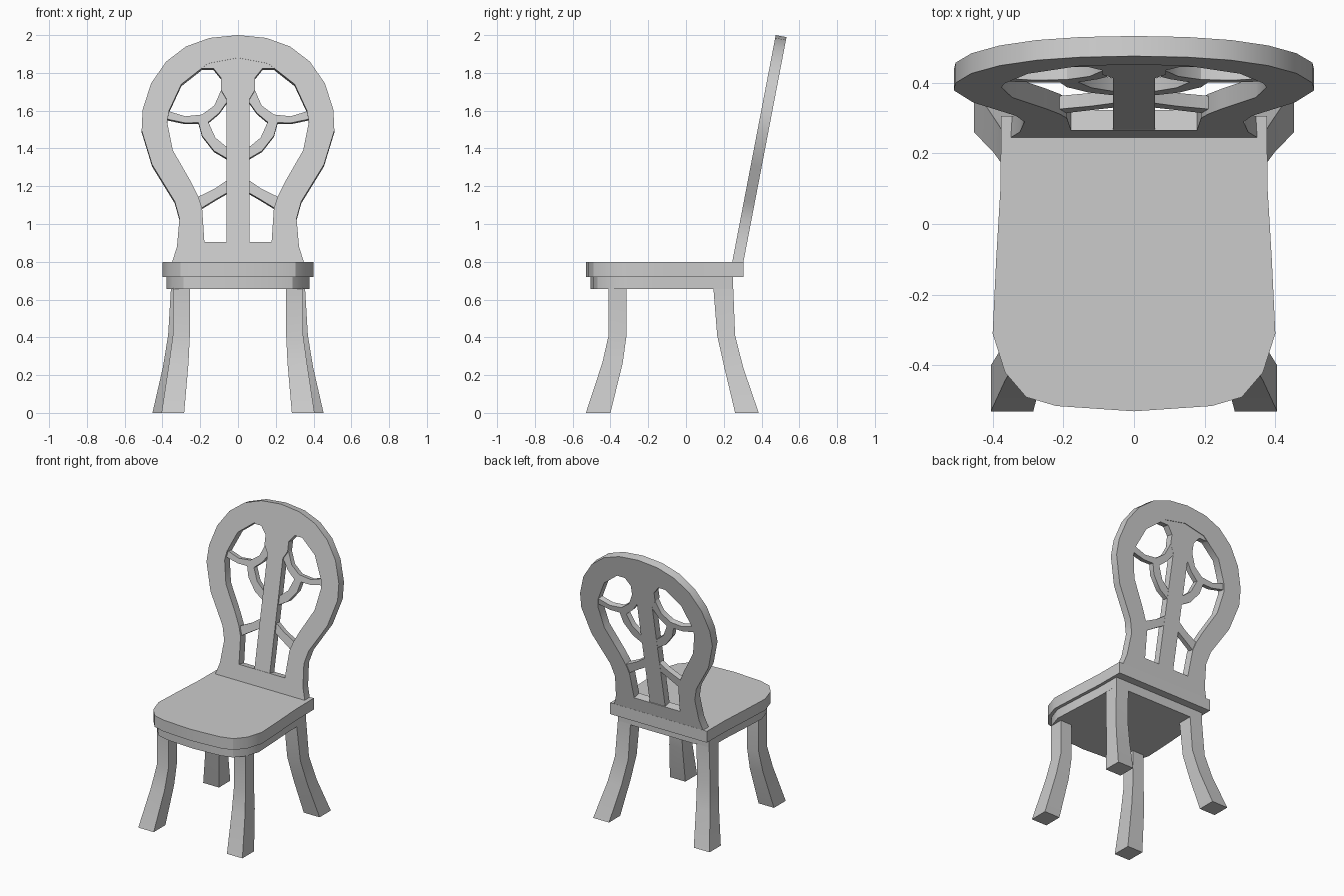
import bpy, bmesh, math
from mathutils import Vector

cube = bpy.data.objects.get("Cube")
if cube:
    bpy.data.objects.remove(cube, do_unlink=True)

GREY = (0.6, 0.6, 0.6, 1.0)
mat = bpy.data.materials.new("plain_grey")
mat.use_nodes = True
mat.diffuse_color = GREY
bsdf = next(n for n in mat.node_tree.nodes if n.type == 'BSDF_PRINCIPLED')
bsdf.inputs["Base Color"].default_value = GREY

SLOPE = 0.1917
TILT = math.atan(SLOPE)
BACKWARD = Vector((0, math.cos(TILT), -math.sin(TILT)))


def finish(name, bm):
    bmesh.ops.recalc_face_normals(bm, faces=bm.faces[:])
    mesh = bpy.data.meshes.new(name)
    bm.to_mesh(mesh)
    bm.free()
    mesh.materials.append(mat)
    mesh.shade_smooth()
    mesh.set_sharp_from_angle(angle=math.radians(30))
    obj = bpy.data.objects.new(name, mesh)
    bpy.context.collection.objects.link(obj)
    return obj


def flip(points):
    return [(-x, v) for x, v in reversed(points)]


def symmetric(half):
    """Close a right-hand half outline into a full mirrored loop."""
    return half + [p for p in flip(half) if p[0] != 0]


def slab(name, loops, place, push):
    """Fill loops (inner ones become holes) and extrude them by push."""
    bm = bmesh.new()
    for loop in loops:
        verts = [bm.verts.new(place(*p)) for p in loop]
        for a, b in zip(verts, verts[1:] + verts[:1]):
            bm.edges.new((a, b))
    bmesh.ops.triangle_fill(bm, edges=bm.edges[:], use_beauty=True)
    ext = bmesh.ops.extrude_face_region(bm, geom=bm.faces[:], use_keep_orig=True)
    moved = [g for g in ext["geom"] if isinstance(g, bmesh.types.BMVert)]
    bmesh.ops.translate(bm, verts=moved, vec=push)
    return finish(name, bm)


def back_panel(name, loops, inset, depth):
    """Plate lying in the leaning plane of the chair back."""
    def place(x, z):
        return Vector((x, 0.245 + (z - 0.8) * SLOPE, z)) + BACKWARD * inset
    return slab(name, loops, place, BACKWARD * depth)


def leg(name, side, sections):
    """Loft rectangular sections given as z, x range, y range."""
    bm = bmesh.new()
    rings = []
    for z, x0, x1, y0, y1 in sections:
        corners = [(x0, y0), (x1, y0), (x1, y1), (x0, y1)]
        rings.append([bm.verts.new((side * x, y, z)) for x, y in corners])
    for low, high in zip(rings, rings[1:]):
        for i in range(4):
            j = (i + 1) % 4
            bm.faces.new((low[i], low[j], high[j], high[i]))
    bm.faces.new(rings[0])
    bm.faces.new(rings[-1])
    return finish(name, bm)


# Seat and the narrower apron under it
seat_half = [(0, -0.53), (0.22, -0.515), (0.305, -0.49), (0.365, -0.42),
             (0.4, -0.31), (0.39, -0.1), (0.378, 0.1), (0.376, 0.305)]
apron_half = [(x * 0.945, -0.505 + (y + 0.53) * 0.904) for x, y in seat_half]
for name, half, low, high in (("seat", seat_half, 0.72, 0.8),
                              ("seat_apron", apron_half, 0.655, 0.72)):
    slab(name, [symmetric(half)], lambda x, y: Vector((x, y, low)),
         Vector((0, 0, high - low)))

# Rounded back frame with its opening
frame_outer = [(0.35, 0.795), (0.323, 0.88), (0.31, 1.03), (0.335, 1.12),
               (0.455, 1.315), (0.51, 1.495), (0.505, 1.605), (0.46, 1.745),
               (0.38, 1.86), (0.275, 1.94), (0.15, 1.985), (0, 2.0)]
frame_inner = [(0.178, 0.905), (0.19, 1.085), (0.21, 1.145), (0.25, 1.225),
               (0.345, 1.39), (0.375, 1.54), (0.365, 1.6), (0.3, 1.74),
               (0.16, 1.85), (0, 1.88)]
back_panel("back_frame", [symmetric(frame_outer), symmetric(frame_inner)], 0, 0.058)

# Central upright that flares into the top of the frame
splat = [(0.06, 0.89), (0.06, 1.66), (0.09, 1.71), (0.09, 1.775),
         (0.13, 1.825), (0.21, 1.825), (0.2, 1.86), (0, 1.9)]
back_panel("back_splat", [symmetric(splat)], 0.003, 0.05)

# Curved tracery bars on both sides of the upright
bars = {
    "upper_arc": [(0.385, 1.605), (0.28, 1.573), (0.19, 1.582), (0.125, 1.63),
                  (0.09, 1.71), (0.05, 1.66), (0.1, 1.59), (0.16, 1.54),
                  (0.28, 1.538), (0.385, 1.56)],
    "middle_arc": [(0.215, 1.56), (0.19, 1.47), (0.127, 1.39), (0.05, 1.345),
                   (0.05, 1.402), (0.12, 1.46), (0.165, 1.56)],
    "lower_arc": [(0.225, 1.14), (0.122, 1.19), (0.05, 1.24),
                  (0.05, 1.172), (0.11, 1.138), (0.205, 1.08)],
}
for name, outline in bars.items():
    back_panel("left_" + name, [outline], 0.014, 0.038)
    back_panel("right_" + name, [flip(outline)], 0.014, 0.038)

# Outward curving legs
front_leg = [(0, 0.285, 0.405, -0.53, -0.4),
             (0.265, 0.262, 0.365, -0.443, -0.335),
             (0.41, 0.255, 0.345, -0.41, -0.315),
             (0.66, 0.255, 0.345, -0.41, -0.315)]
back_leg = [(0, 0.33, 0.453, 0.26, 0.385),
            (0.24, 0.29, 0.398, 0.203, 0.303),
            (0.41, 0.268, 0.37, 0.165, 0.26),
            (0.66, 0.257, 0.355, 0.145, 0.25)]
for word, side in (("left", 1), ("right", -1)):
    leg("front_leg_" + word, side, front_leg)
    leg("back_leg_" + word, side, back_leg)
